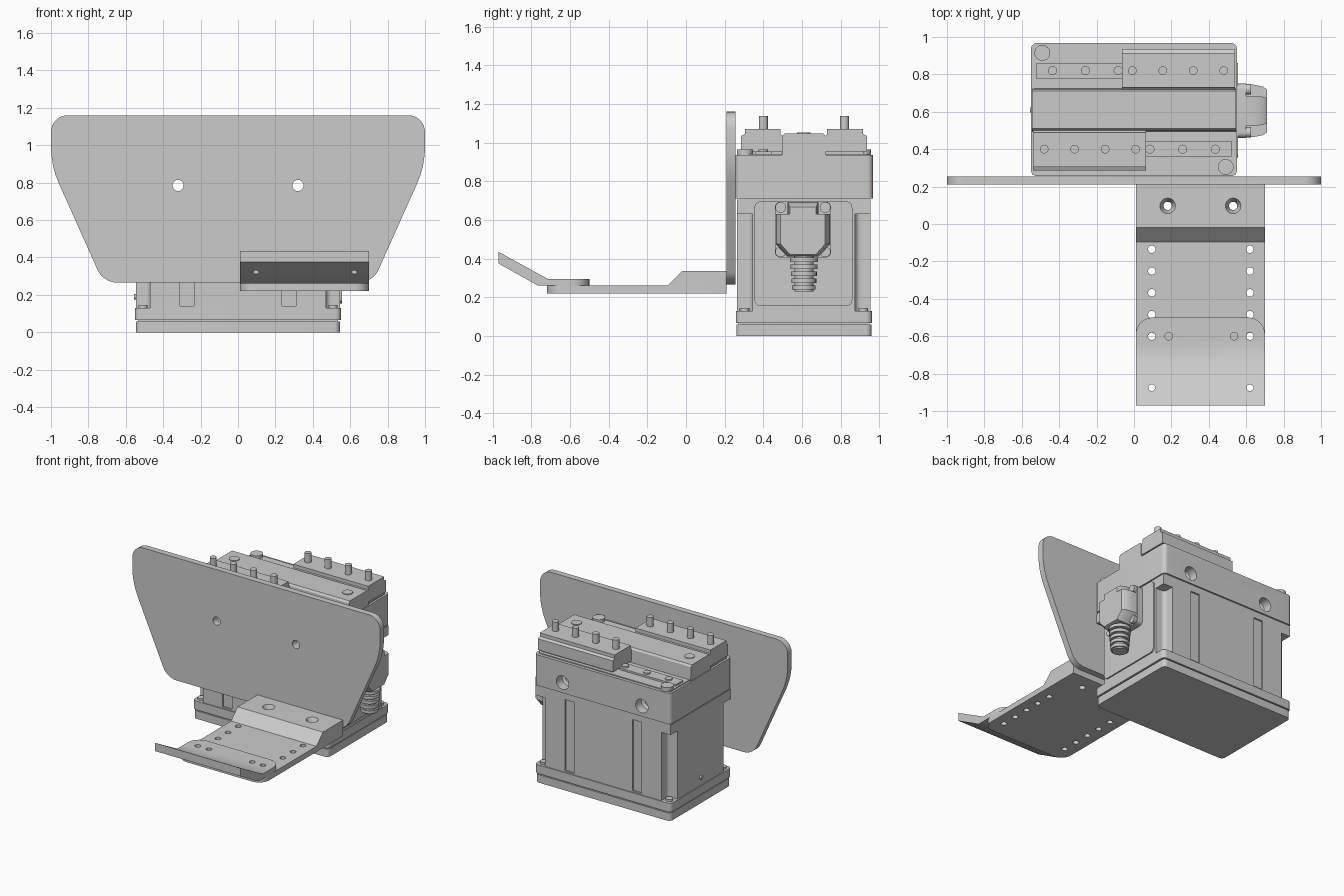
import bpy, bmesh, math
from mathutils import Vector

old = bpy.data.objects.get("Cube")
if old:
    bpy.data.objects.remove(old, do_unlink=True)

grey = bpy.data.materials.new("plain grey")
grey.use_nodes = True
grey.diffuse_color = (0.6, 0.6, 0.6, 1)
grey.node_tree.nodes["Principled BSDF"].inputs["Base Color"].default_value = (0.6, 0.6, 0.6, 1)
parts = []
MID = 0.61  # centre of the housing along y


def place(u, v, w, axis):
    return {"x": (w, u, v), "y": (u, w, v), "z": (u, v, w)}[axis]


def stack(name, rings, axis):
    """Skin a list of matching rings, each (points, height along axis), and cap it."""
    bm = bmesh.new()
    loops = [[bm.verts.new(place(u, v, w, axis)) for u, v in pts] for pts, w in rings]
    for a, b in zip(loops, loops[1:]):
        for i in range(len(a)):
            j = (i + 1) % len(a)
            bm.faces.new((a[i], a[j], b[j], b[i]))
    bm.faces.new(loops[0])
    bm.faces.new(loops[-1])
    bmesh.ops.recalc_face_normals(bm, faces=bm.faces)
    mesh = bpy.data.meshes.new(name)
    bm.to_mesh(mesh)
    bm.free()
    mesh.materials.append(grey)
    obj = bpy.data.objects.new(name, mesh)
    bpy.context.collection.objects.link(obj)
    parts.append(obj)
    return obj


def rounded(corners, steps=8):
    """Outline with arcs, from corners given as (u, v, radius)."""
    out = []
    for i, (u, v, r) in enumerate(corners):
        p = Vector((u, v))
        if r == 0:
            out.append(p)
            continue
        a = (Vector(corners[i - 1][:2]) - p).normalized()
        b = (Vector(corners[(i + 1) % len(corners)][:2]) - p).normalized()
        half = a.angle(b) / 2
        centre = p + (a + b).normalized() * (r / math.sin(half))
        s = (p + a * (r / math.tan(half)) - centre).normalized()
        e = (p + b * (r / math.tan(half)) - centre).normalized()
        out += [centre + s.slerp(e, k / steps).normalized() * r for k in range(steps + 1)]
    return out


def prism(name, corners, lo, hi, axis):
    pts = rounded([(tuple(c) + (0,))[:3] for c in corners])
    return stack(name, [(pts, lo), (pts, hi)], axis)


def rect(u0, u1, v0, v1, r=0):
    return [(u0, v0, r), (u1, v0, r), (u1, v1, r), (u0, v1, r)]


def box(name, x, y, z, r=0):
    return prism(name, rect(*x, *y, r), *z, "z")


def lathe(name, u, v, profile, axis, n=24):
    """Round part from (height, radius) pairs."""
    return stack(name, [([(u + r * math.cos(math.tau * k / n), v + r * math.sin(math.tau * k / n))
                          for k in range(n)], w) for w, r in profile], axis)


def cut(obj, cutters):
    for c in cutters:
        mod = obj.modifiers.new("cut", "BOOLEAN")
        mod.operation, mod.solver, mod.object = "DIFFERENCE", "EXACT", c
        with bpy.context.temp_override(object=obj, active_object=obj):
            bpy.ops.object.modifier_apply(modifier=mod.name)
        parts.remove(c)
        bpy.data.objects.remove(c, do_unlink=True)


def hole(u, v, r, lo, hi, axis="z"):
    return lathe("cutter", u, v, [(lo, r), (hi, r)], axis)


# Upright mounting plate
half_outline = [(0.72, 0.265, 0.12), (1, 0.89, 0.5), (1, 1.16, 0.09)]
mirrored = [(-u, v, r) for u, v, r in reversed(half_outline)]
plate = prism("mounting_plate", half_outline + mirrored, 0.21, 0.255, "y")
cut(plate, [hole(x, 0.785, 0.03, 0.1, 0.4, "y") for x in (-0.32, 0.32)])

# Lower arm plate with rows of holes
X0, X1 = 0.01, 0.70
edge_x = (0.095, 0.62)
arm = prism("arm_plate", [(X0, -0.72, 0.08), (X1, -0.72, 0.08), (X1, 0.21), (X0, 0.21)], 0.22, 0.26, "z")
cut(arm, [hole(x, -0.135 - 0.1165 * k, 0.02, 0.1, 0.4) for x in edge_x for k in range(5)]
    + [hole(x, 0.097, 0.022, 0.1, 0.4) for x in (0.18, 0.53)])

# Wedge block where the arm meets the plate
wedge = prism("arm_block", [(-0.095, 0.26), (0.21, 0.26), (0.21, 0.335), (-0.02, 0.335)], X0, X1, "x")
cut(wedge, [lathe("cutter", x, 0.097, [(0.2, 0.022), (0.295, 0.022), (0.336, 0.042), (0.4, 0.042)], "z")
            for x in (0.18, 0.53)])

# Bent front lip, rounded at its rear corners
lip = prism("bent_lip", [(-0.97, 0.375), (-0.765, 0.26), (-0.5, 0.26), (-0.5, 0.295),
                         (-0.715, 0.295), (-0.97, 0.435)], X0, X1, "x")
corners = []
for x, s in ((X0, 1), (X1, -1)):
    corners.append(prism("cutter", [(x - s * 0.05, -0.45), (x - s * 0.05, -0.65), (x, -0.65),
                                    (x, -0.5, 0.09), (x + s * 0.12, -0.5), (x + s * 0.12, -0.45)],
                         0.2, 0.4, "z"))
cut(lip, corners + [hole(x, -0.6, 0.02, 0.1, 0.4) for x in edge_x + (0.185, 0.535)]
    + [hole(x, -0.875, 0.018, 0.1, 0.6) for x in edge_x])

# Housing base
box("base_foot", (-0.545, 0.545), (0.26, 0.96), (0, 0.058), 0.03)
box("base_seam", (-0.535, 0.535), (0.27, 0.95), (0.058, 0.066))
box("base_flange", (-0.55, 0.55), (0.258, 0.962), (0.066, 0.13), 0.03)

# Main housing with notched corners and shallow slots front and back
body = box("housing", (-0.545, 0.545), (0.265, 0.955), (0.13, 0.7))
cuts = []
for sx in (-1, 1):
    for sy in (-1, 1):
        xs, ys = sorted((sx * 0.47, sx * 0.6)), sorted((MID + sy * 0.265, MID + sy * 0.4))
        cuts.append(box("cutter", xs, ys, (0.12, 0.63), 0.03))
        lathe("flange_screw", sx * 0.508, MID + sy * 0.307, [(0.125, 0.025), (0.145, 0.025)], "z", 16)
        yy = sorted((MID + sy * 0.333, MID + sy * 0.4))
        cuts.append(box("cutter", sorted((sx * 0.235, sx * 0.31)), yy, (0.14, 0.66)))
cut(body, cuts + [hole(x, 0.785, 0.03, 0.2, 1.1, "y") for x in (-0.32, 0.32)])
lathe("side_button", MID, 0.19, [(-0.557, 0.014), (-0.54, 0.014)], "x", 16)

# Upper block with counterbored through holes
block = box("upper_block", (-0.55, 0.55), (0.256, 0.967), (0.71, 0.935), 0.03)
box("block_seam", (-0.54, 0.54), (0.266, 0.955), (0.698, 0.712))
cut(block, [lathe("cutter", x, 0.785, [(0.2, 0.03), (0.89, 0.03), (0.9, 0.05), (1.0, 0.05)], "y")
            for x in (-0.32, 0.32)])

# Top step and central ridge
box("top_step", (-0.535, 0.535), (0.275, 0.945), (0.93, 0.942), 0.02)
prism("centre_ridge", [(0.495, 0.93), (0.725, 0.93), (0.72, 1.035), (0.71, 1.048),
                       (0.51, 1.048), (0.5, 1.035)], -0.545, 0.545, "x")

# Terminal bars, pins and screws: one set turned half round to give the other
for s, side in ((1, "front"), (-1, "back")):
    def xr(a, b):
        return sorted((s * a, s * b))

    def yr(a, b):
        return sorted((MID + s * a, MID + s * b))
    box(side + "_bar_foot", xr(-0.525, 0.05), yr(-0.31, -0.115), (0.935, 0.955))
    prism(side + "_bar", [(MID + s * d, z) for d, z in
                          ((-0.325, 0.953), (-0.11, 0.953), (-0.11, 1.035), (-0.12, 1.045),
                           (-0.12, 1.07), (-0.305, 1.07), (-0.305, 1.045), (-0.325, 1.035))],
          *xr(-0.54, 0.065), "x")
    for k in range(4):
        lathe(side + "_pin", s * (-0.48 + 0.163 * k), MID - s * 0.21,
              [(1.06, 0.023), (1.137, 0.023)], "z")
    box(side + "_strip", xr(0.065, 0.52), yr(-0.25, -0.165), (0.935, 0.955))
    for x in (0.085, 0.26, 0.435):
        lathe(side + "_strip_screw", s * x, MID - s * 0.21, [(0.95, 0.024), (0.965, 0.024)], "z")
    lathe(side + "_corner_screw", s * 0.49, MID - s * 0.305, [(0.93, 0.042), (0.965, 0.042)], "z")
    lathe(side + "_ridge_screw", s * 0.457, MID, [(1.04, 0.035), (1.053, 0.035)], "z")

# Side panel behind the connector
prism("side_panel", rect(0.355, 0.86, 0.155, 0.695, 0.03), 0.53, 0.555, "x")

# Plug connector: flange, screws, tapered shell and ribbed cable boot
prism("plug_flange", rect(0.46, 0.75, 0.405, 0.695, 0.03), 0.55, 0.6, "x")
for y in (0.49, 0.72):
    for z in (0.435, 0.665):
        lathe("plug_screw", y, z, [(0.59, 0.028), (0.625, 0.028)], "x", 16)


def shell_ring(i):
    side = [(0.685 - i / 2, 0.41 + i / 2), (0.745 - i, 0.475), (0.745 - i, 0.63),
            (0.685 - i / 2, 0.63), (0.685 - i / 2, 0.692 - i)]
    return side + [(1.21 - y, z) for y, z in reversed(side)]


stack("plug_shell", [(shell_ring(i), x) for i, x in ((0, 0.59), (0, 0.64), (0.01, 0.69), (0.025, 0.71))], "x")
boot = [(0.42, 0.055)]
for k in range(5):
    top, r = 0.405 - 0.036 * k, 0.073 - 0.003 * k
    boot += [(top, 0.05), (top, r), (top - 0.022, r), (top - 0.022, 0.05)]
lathe("cable_boot", 0.635, MID, boot + [(0.23, 0.05)], "z")

# Smooth round surfaces, keep edges crisp
bpy.ops.object.select_all(action="DESELECT")
for o in parts:
    o.select_set(True)
bpy.context.view_layer.objects.active = parts[0]
bpy.ops.object.shade_smooth_by_angle(angle=math.radians(30))
